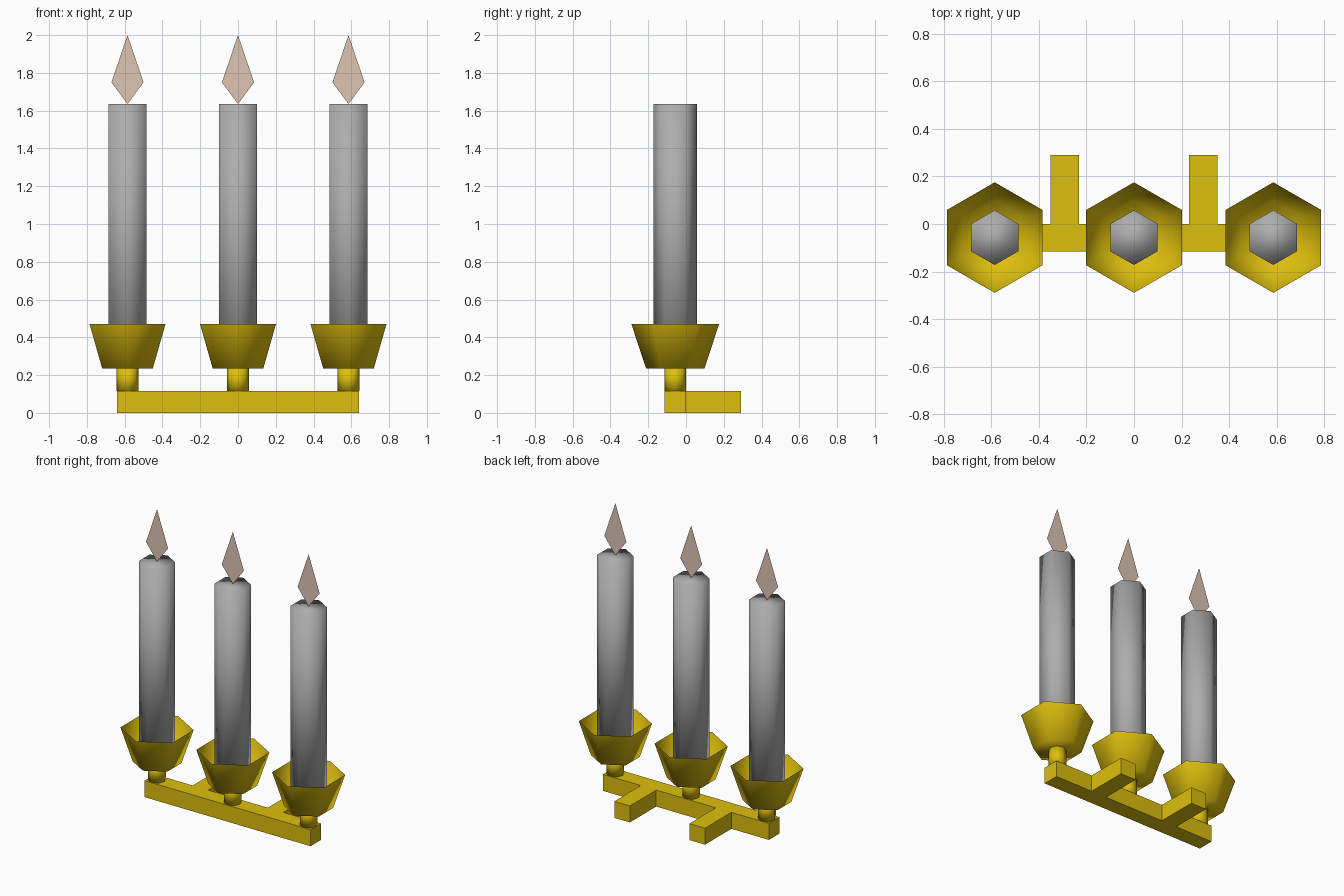
import bpy
import bmesh
import math

cube = bpy.data.objects.get("Cube")
if cube:
    bpy.data.objects.remove(cube, do_unlink=True)


def material(name, rgb):
    m = bpy.data.materials.new(name)
    m.use_nodes = True
    m.diffuse_color = (*rgb, 1)
    m.node_tree.nodes["Principled BSDF"].inputs["Base Color"].default_value = (*rgb, 1)
    return m


GOLD = material("gold", (0.73, 0.52, 0.004))
WAX = material("grey_wax", (0.42, 0.42, 0.42))
FLAME = material("pale_flame", (0.73, 0.56, 0.45))
ROW_Y = -0.057


def finish(name, bm, mat, smooth=False):
    mesh = bpy.data.meshes.new(name)
    for f in bm.faces:
        f.smooth = smooth
    bm.to_mesh(mesh)
    bm.free()
    mesh.materials.append(mat)
    obj = bpy.data.objects.new(name, mesh)
    bpy.context.collection.objects.link(obj)
    return obj


def box(name, x0, x1, y0, y1, z0, z1, mat):
    bm = bmesh.new()
    bmesh.ops.create_cube(bm, size=1)
    for v in bm.verts:
        v.co.x = x0 if v.co.x < 0 else x1
        v.co.y = y0 if v.co.y < 0 else y1
        v.co.z = z0 if v.co.z < 0 else z1
    return finish(name, bm, mat)


def prism(name, x, sides, r0, r1, z0, z1, mat, open_top=False):
    """Tapered upright prism with a corner towards the front."""
    bm = bmesh.new()
    rings = []
    for r, z in ((r0, z0), (r1, z1)):
        angles = [2 * math.pi * i / sides - math.pi / 2 for i in range(sides)]
        rings.append([bm.verts.new((x + r * math.cos(a), ROW_Y + r * math.sin(a), z))
                      for a in angles])
    low, high = rings
    for i in range(sides):
        j = (i + 1) % sides
        bm.faces.new((low[i], low[j], high[j], high[i]))
    bm.faces.new(low[::-1])
    if open_top:
        # the thin cup shell faces its inside
        bmesh.ops.reverse_faces(bm, faces=bm.faces[:])
    else:
        bm.faces.new(high)
    return finish(name, bm, mat, smooth=True)


def flame(name, x):
    """Flat kite-shaped flame."""
    bm = bmesh.new()
    outline = ((0, 1.635), (0.085, 1.75), (0, 2.0), (-0.085, 1.75))
    bm.faces.new([bm.verts.new((x + dx, ROW_Y, z)) for dx, z in outline])
    return finish(name, bm, FLAME)


# Base bar and the two wall brackets
box("base_bar", -0.64, 0.64, -0.115, 0, 0, 0.115, GOLD)
for side, x in (("left", 0.29), ("right", -0.29)):
    box(side + "_wall_bracket", x - 0.06, x + 0.06, 0, 0.29, 0, 0.115, GOLD)

# Three candles with their stems and cups
for side, x in (("right", -0.585), ("middle", 0), ("left", 0.585)):
    prism(side + "_stem", x, 8, 0.057, 0.057, 0.115, 0.236, GOLD)
    prism(side + "_cup", x, 6, 0.155, 0.232, 0.236, 0.47, GOLD, open_top=True)
    prism(side + "_candle", x, 6, 0.115, 0.115, 0.24, 1.635, WAX)
    flame(side + "_flame", x)
